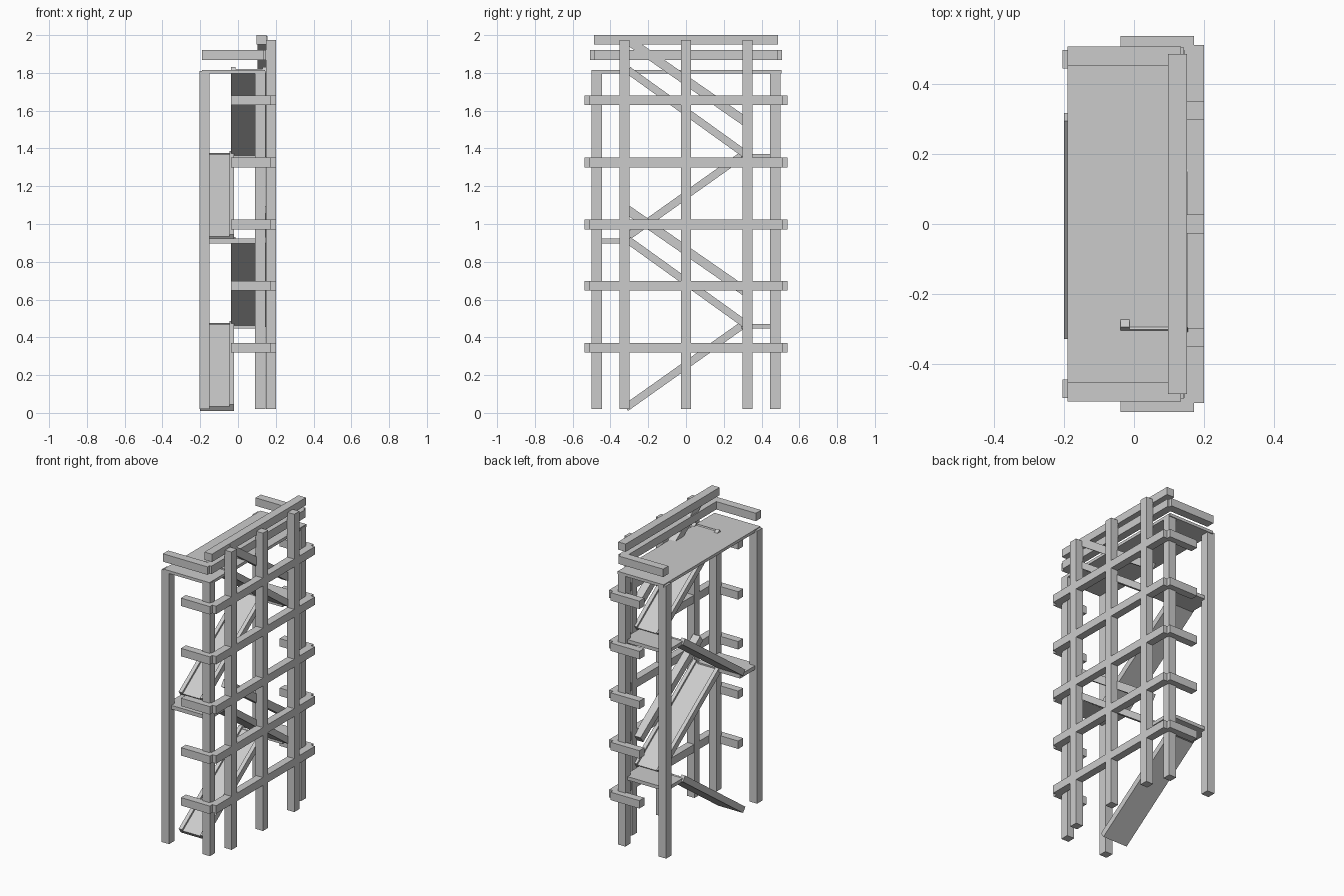
import bpy
import math

if "Cube" in bpy.data.objects:
    bpy.data.objects.remove(bpy.data.objects["Cube"])

mat = bpy.data.materials.new("plain_grey")
mat.diffuse_color = (0.6, 0.6, 0.6, 1)
mat.use_nodes = True
mat.node_tree.nodes["Principled BSDF"].inputs["Base Color"].default_value = mat.diffuse_color


def box(name, x, y, z, tilt=0.0):
    """Box from (min, max) ranges, optionally tilted about its own x axis."""
    spans = (x, y, z)
    bpy.ops.mesh.primitive_cube_add(size=1, location=[(a + b) / 2 for a, b in spans])
    ob = bpy.context.object
    ob.name = name
    ob.scale = [b - a for a, b in spans]
    ob.rotation_euler.x = tilt
    ob.data.materials.append(mat)
    return ob


def sloped(name, x, low, high, thick, lift=0.0):
    """Board running between two (y, z) points; lift moves it off its plane."""
    (y0, z0), (y1, z1) = sorted((low, high))
    length = math.hypot(y1 - y0, z1 - z0)
    a = math.atan2(z1 - z0, y1 - y0)
    cy = (y0 + y1) / 2 - math.sin(a) * lift
    cz = (z0 + z1) / 2 + math.cos(a) * lift
    box(name, x, (cy - length / 2, cy + length / 2),
        (cz - thick / 2, cz + thick / 2), a)


def ramp(name, x0, x1, low, high):
    """Plank with a raised lip along each edge."""
    sloped(name + "_plank", (x0, x1), low, high, 0.028)
    for lx in (x0, x1 - 0.025):
        sloped(name + "_lip", (lx, lx + 0.025), low, high, 0.012, 0.02)


# Corner posts
for y in (-0.472, 0.472):
    for x in (-0.178, 0.118):
        box("corner_post", (x - 0.027, x + 0.027), (y - 0.027, y + 0.027), (0.02, 1.81))

# Tall outer posts
for y in (-0.325, 0, 0.325):
    box("outer_post", (0.147, 0.2), (y - 0.027, y + 0.027), (0.02, 1.975))

# Horizontal lattice rails with short side returns
for z in (0.345, 0.673, 0.998, 1.325, 1.655):
    zr = (z - 0.026, z + 0.026)
    box("lattice_rail", (0.15, 0.2), (-0.512, 0.512), zr)
    for s in (-1, 1):
        box("side_return", (-0.038, 0.172), sorted((s * 0.487, s * 0.538)), zr)

# Top deck and guard rails
box("top_deck", (-0.19, 0.143), (-0.5, 0.505), (1.797, 1.816))
box("top_rail", (0.097, 0.152), (-0.487, 0.487), (1.949, 2.0))
box("middle_rail", (0.097, 0.148), (-0.487, 0.487), (1.868, 1.92))
for s in (-1, 1):
    box("side_guard_rail", (-0.19, 0.135), sorted((s * 0.453, s * 0.508)), (1.868, 1.92))

# Zigzag ramps and handrails, two storeys
for z in (0, 0.9):
    ramp("back_ramp", -0.2, -0.02, (-0.315, 0.022 + z), (0.31, 0.465 + z))
    ramp("front_ramp", -0.038, 0.155, (0.31, 0.465 + z), (-0.31, 0.91 + z))
    sloped("handrail", (0.103, 0.155), (0.31, 0.645 + z), (-0.31, 1.075 + z), 0.048)
    box("rear_landing", (-0.19, 0.12), (0.29, 0.475), (0.447 + z, 0.47 + z))
box("front_landing", (-0.19, 0.12), (-0.475, -0.29), (0.897, 0.922))
